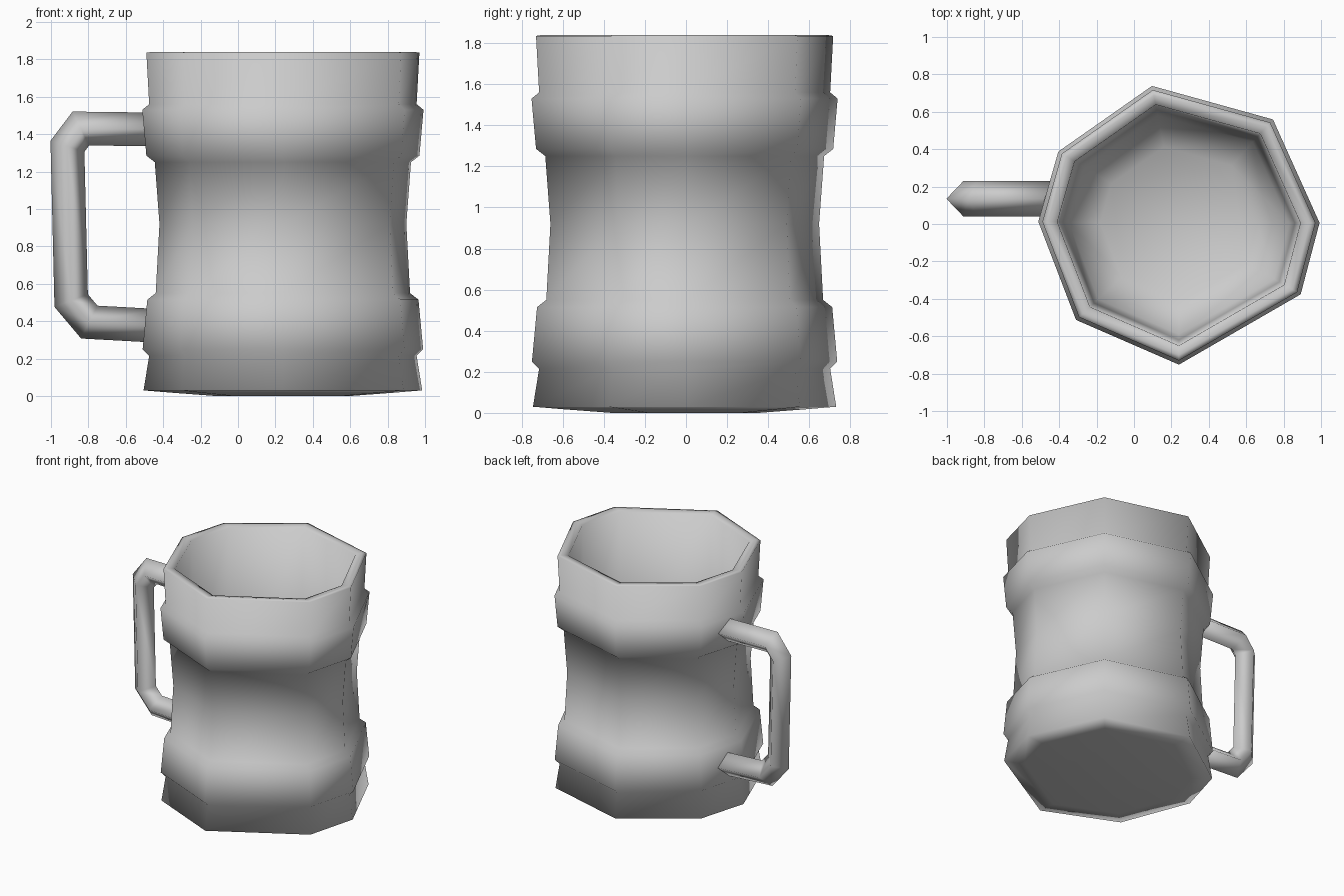
import bpy, bmesh
from math import cos, sin, radians
from mathutils import Vector

if "Cube" in bpy.data.objects:
    bpy.data.objects.remove(bpy.data.objects["Cube"])


def finish(name, bm):
    bmesh.ops.recalc_face_normals(bm, faces=bm.faces)
    mesh = bpy.data.meshes.new(name)
    bm.to_mesh(mesh)
    bm.free()
    for p in mesh.polygons:
        p.use_smooth = True
    obj = bpy.data.objects.new(name, mesh)
    bpy.context.collection.objects.link(obj)
    return obj


def skin(name, rings):
    """Bridge successive vertex rings and cap both ends."""
    bm = bmesh.new()
    loops = [[bm.verts.new(p) for p in ring] for ring in rings]
    n = len(loops[0])
    for a, b in zip(loops, loops[1:]):
        for i in range(n):
            j = (i + 1) % n
            bm.faces.new((a[i], a[j], b[j], b[i]))
    bm.faces.new(loops[0])
    bm.faces.new(loops[-1])
    return finish(name, bm)


# mug body: uneven eight-sided lathe with two raised bands and a hollow inside
angles = [0.5, 48, 101, 149, 179, 223, 270, 330]
profile = [
    (0.36, 0.0), (0.60, 0.018), (0.745, 0.03),          # base
    (0.715, 0.215), (0.75, 0.25),                       # lower band
    (0.725, 0.515), (0.68, 0.55),
    (0.66, 0.92), (0.685, 1.25),                        # waist
    (0.73, 1.285), (0.752, 1.53), (0.715, 1.56),        # upper band
    (0.73, 1.835), (0.70, 1.84), (0.65, 1.83),          # rim
    (0.62, 0.92), (0.59, 0.22), (0.42, 0.10),           # inside
]
skin("mug_body", [[(0.24 + r * cos(radians(a)), r * sin(radians(a)), z)
                   for a in angles] for r, z in profile])

# handle: diamond section swept along a path in the xz plane, mitred at corners
path = [Vector((x, 0.135, z)) for x, z in
        [(-0.43, 1.425), (-0.84, 1.43), (-0.912, 1.335),
         (-0.892, 0.51), (-0.795, 0.395), (-0.43, 0.375)]]
side = Vector((0, 1, 0))
rings = []
for i, p in enumerate(path):
    d_in = (p - path[max(i - 1, 0)]).normalized()
    d_out = (path[min(i + 1, len(path) - 1)] - p).normalized()
    t = (d_in + d_out).normalized()
    edge = d_out if d_out.length else d_in
    out = t.cross(side)
    w = 0.09 / max(t.dot(edge), 0.5)
    rings.append([p + out * w, p + side * 0.095, p - out * w, p - side * 0.095])
skin("handle", rings)
